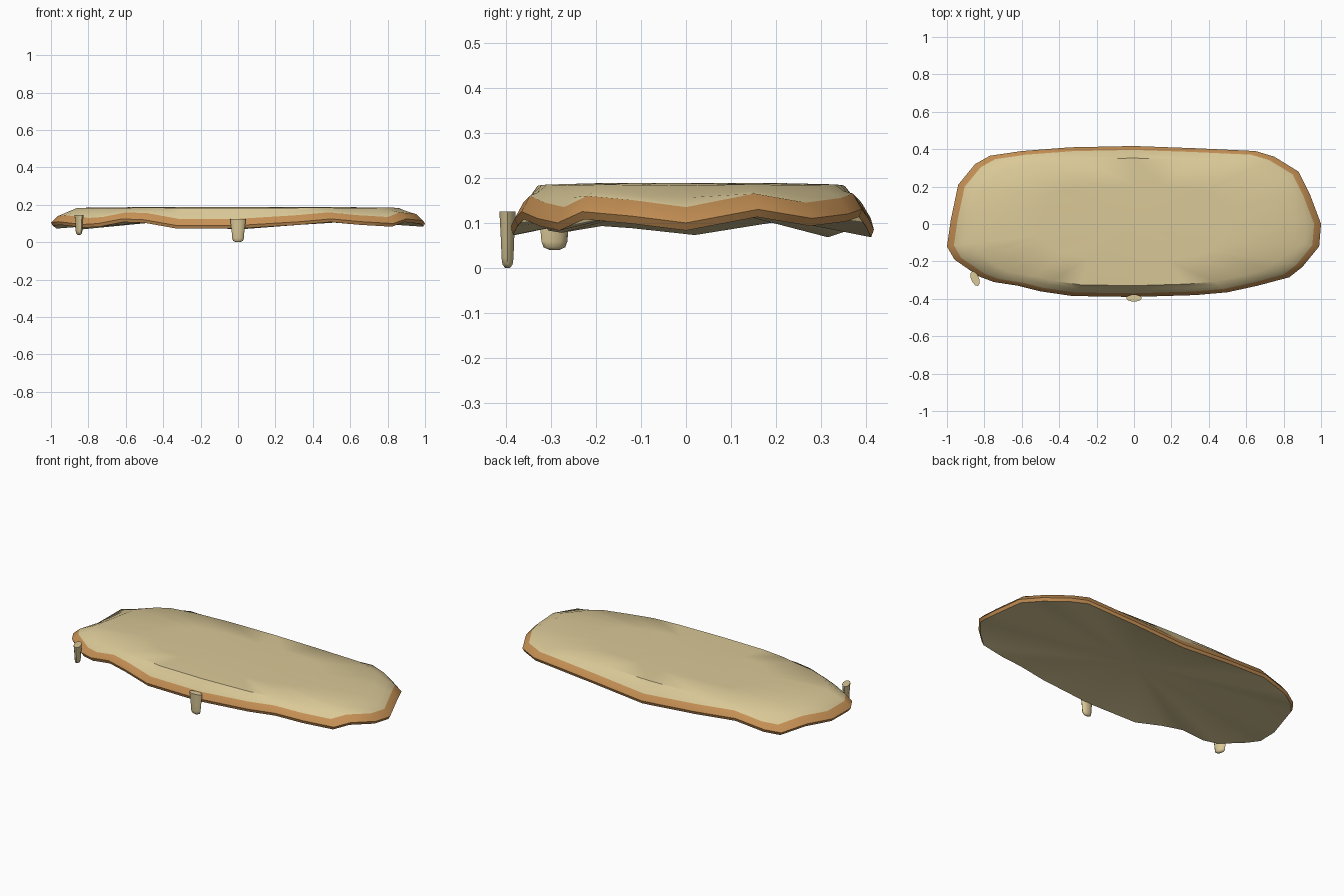
import bpy, bmesh, math
from mathutils import Matrix

if "Cube" in bpy.data.objects:
    bpy.data.objects.remove(bpy.data.objects["Cube"])


def material(name, color):
    m = bpy.data.materials.new(name)
    m.diffuse_color = (*color, 1)
    m.use_nodes = True
    m.node_tree.nodes["Principled BSDF"].inputs["Base Color"].default_value = m.diffuse_color
    return m


cream = material("cream", (0.70, 0.58, 0.31))
tan = material("tan_edge", (0.56, 0.28, 0.09))


def finish(name, bm, mats, angle):
    bmesh.ops.recalc_face_normals(bm, faces=bm.faces)
    mesh = bpy.data.meshes.new(name)
    bm.to_mesh(mesh)
    bm.free()
    ob = bpy.data.objects.new(name, mesh)
    bpy.context.collection.objects.link(ob)
    for m in mats:
        mesh.materials.append(m)
    bpy.ops.object.select_all(action='DESELECT')
    ob.select_set(True)
    bpy.context.view_layer.objects.active = ob
    bpy.ops.object.shade_smooth_by_angle(angle=math.radians(angle))
    return ob


# Wavy outline: x, y and height of the hem
HEM = [
    (1.0, 0.0, .10), (.99, -.12, .115), (.90, -.23, .125), (.83, -.285, .10),
    (.66, -.33, .11), (.50, -.365, .125), (.33, -.38, .11), (0, -.39, .09),
    (-.33, -.385, .09), (-.50, -.36, .12), (-.62, -.33, .125),
    (-.75, -.31, .10), (-.83, -.28, .095), (-.96, -.19, .11),
    (-1.0, -.12, .105), (-.98, .02, .09), (-.94, .21, .12),
    (-.85, .32, .085), (-.77, .365, .10), (-.60, .39, .13),
    (-.34, .41, .11), (0, .417, .085), (.33, .405, .11),
    (.65, .39, .13), (.75, .36, .12), (.88, .28, .11), (.94, .16, .13),
]

# Draped sheet: concentric rings from the underside, round the hem, to the top
# x scale, y scale, flat height, share of hem height kept, material of band
RINGS = [
    (.99, .985, -.017, 1.0, 0),
    (1.0, 1.0, 0, 1.0, 1),
    (.963, .95, .035, 1.0, 1),
    (.92, .90, .108, .48, 0),
    (.86, .845, .175, .08, 0),
    (.50, .50, .186, .02, 0),
]
bm = bmesh.new()
rings = [[bm.verts.new((x * sx, y * sy, z * keep + h)) for x, y, z in HEM]
         for sx, sy, h, keep, _ in RINGS]
n = len(HEM)
for k in range(1, len(rings)):
    lo, hi = rings[k - 1], rings[k]
    for i in range(n):
        j = (i + 1) % n
        f = bm.faces.new((lo[i], lo[j], hi[j], hi[i]))
        f.material_index = RINGS[k][4]
for ring, z in ((rings[0], .150), (rings[-1], .189)):
    centre = bm.verts.new((0, 0, z))
    for i in range(n):
        bm.faces.new((ring[i], ring[(i + 1) % n], centre))
finish("draped_sheet", bm, [cream, tan], 40)


# Tapered oval pegs with rounded tips
def peg(name, loc, turn, size):
    profile = [(.012, 0), (.026, .007), (.031, .022), (.034, .06), (.042, .125)]
    bm = bmesh.new()
    sides = 10
    rows = [[bm.verts.new((r * math.cos(a), r * .45 * math.sin(a), z))
             for a in (2 * math.pi * i / sides for i in range(sides))]
            for r, z in profile]
    for a, b in zip(rows, rows[1:]):
        for i in range(sides):
            j = (i + 1) % sides
            bm.faces.new((a[i], a[j], b[j], b[i]))
    bm.faces.new(rows[0])
    bm.faces.new(rows[-1])
    bm.transform(Matrix.Translation(loc) @ Matrix.Rotation(math.radians(turn), 4, 'Z')
                 @ Matrix.Diagonal((*size, 1)))
    finish(name, bm, [cream], 50)


peg("front_peg", (0, -.396, 0), 0, (1, 1, 1))
peg("corner_peg", (-.85, -.292, .04), -68, (1, 1.1, .84))
